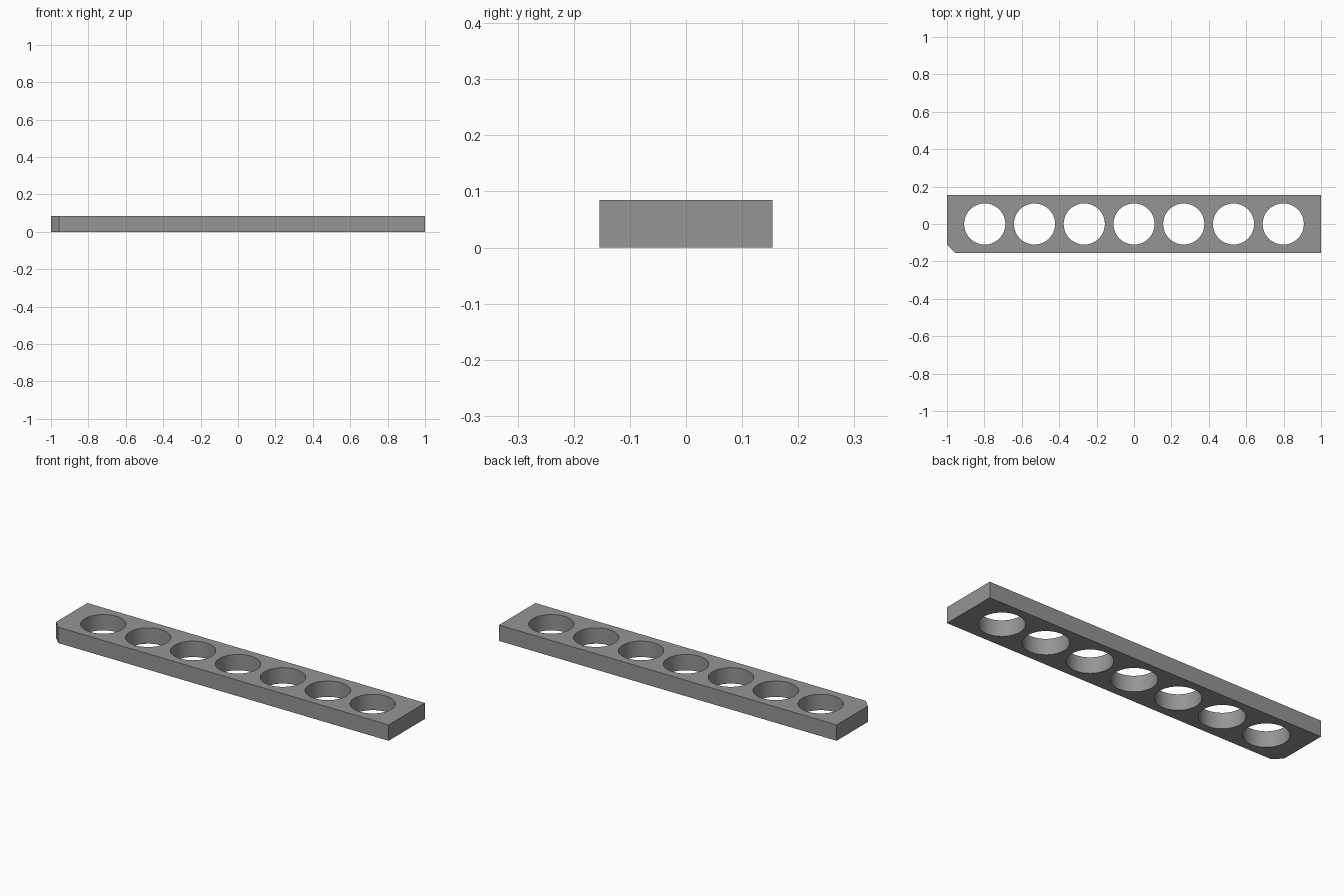
import bpy
import bmesh
from math import cos, sin, tau, radians

if "Cube" in bpy.data.objects:
    bpy.data.objects.remove(bpy.data.objects["Cube"], do_unlink=True)

HALF_LENGTH, HALF_WIDTH, HEIGHT = 1.0, 0.154, 0.085
CHAMFER = 0.043
HOLES, PITCH, RADIUS, SEGMENTS = 7, 0.266, 0.11, 64

# Plain grey finish
grey = bpy.data.materials.new("grey")
grey.use_nodes = True
colour = (0.3, 0.3, 0.3, 1)
grey.diffuse_color = colour
grey.node_tree.nodes["Principled BSDF"].inputs["Base Color"].default_value = colour

# Flat profile: outer outline plus hole loops
profile = bpy.data.curves.new("perforated_bar", "CURVE")
profile.dimensions = "2D"
profile.fill_mode = "BOTH"
profile.extrude = HEIGHT / 2


def add_loop(points):
    spline = profile.splines.new("POLY")
    spline.points.add(len(points) - 1)
    for point, (x, y) in zip(spline.points, points):
        point.co = (x, y, 0, 1)
    spline.use_cyclic_u = True


# Bar outline with one clipped front corner
add_loop([
    (-HALF_LENGTH + CHAMFER, -HALF_WIDTH),
    (HALF_LENGTH, -HALF_WIDTH),
    (HALF_LENGTH, HALF_WIDTH),
    (-HALF_LENGTH, HALF_WIDTH),
    (-HALF_LENGTH, -HALF_WIDTH + CHAMFER),
])

# Row of round through holes
for i in range(HOLES):
    centre = (i - (HOLES - 1) / 2) * PITCH
    angles = [tau * k / SEGMENTS for k in range(SEGMENTS)]
    add_loop([(centre + RADIUS * cos(a), RADIUS * sin(a)) for a in angles])

# Turn the extruded profile into a welded solid standing on the ground
bar = bpy.data.objects.new("perforated_bar", profile)
bpy.context.collection.objects.link(bar)
bpy.ops.object.select_all(action="DESELECT")
bar.select_set(True)
bpy.context.view_layer.objects.active = bar
bpy.ops.object.convert(target="MESH")
bar = bpy.context.object

bm = bmesh.new()
bm.from_mesh(bar.data)
bmesh.ops.remove_doubles(bm, verts=bm.verts, dist=0.0001)
bmesh.ops.translate(bm, verts=bm.verts, vec=(0, 0, HEIGHT / 2))
bmesh.ops.dissolve_limit(bm, angle_limit=radians(1), verts=bm.verts, edges=bm.edges)
bmesh.ops.recalc_face_normals(bm, faces=bm.faces)
bm.to_mesh(bar.data)
bm.free()

bar.data.materials.clear()
bar.data.materials.append(grey)
bpy.ops.object.shade_smooth_by_angle(angle=radians(30))
